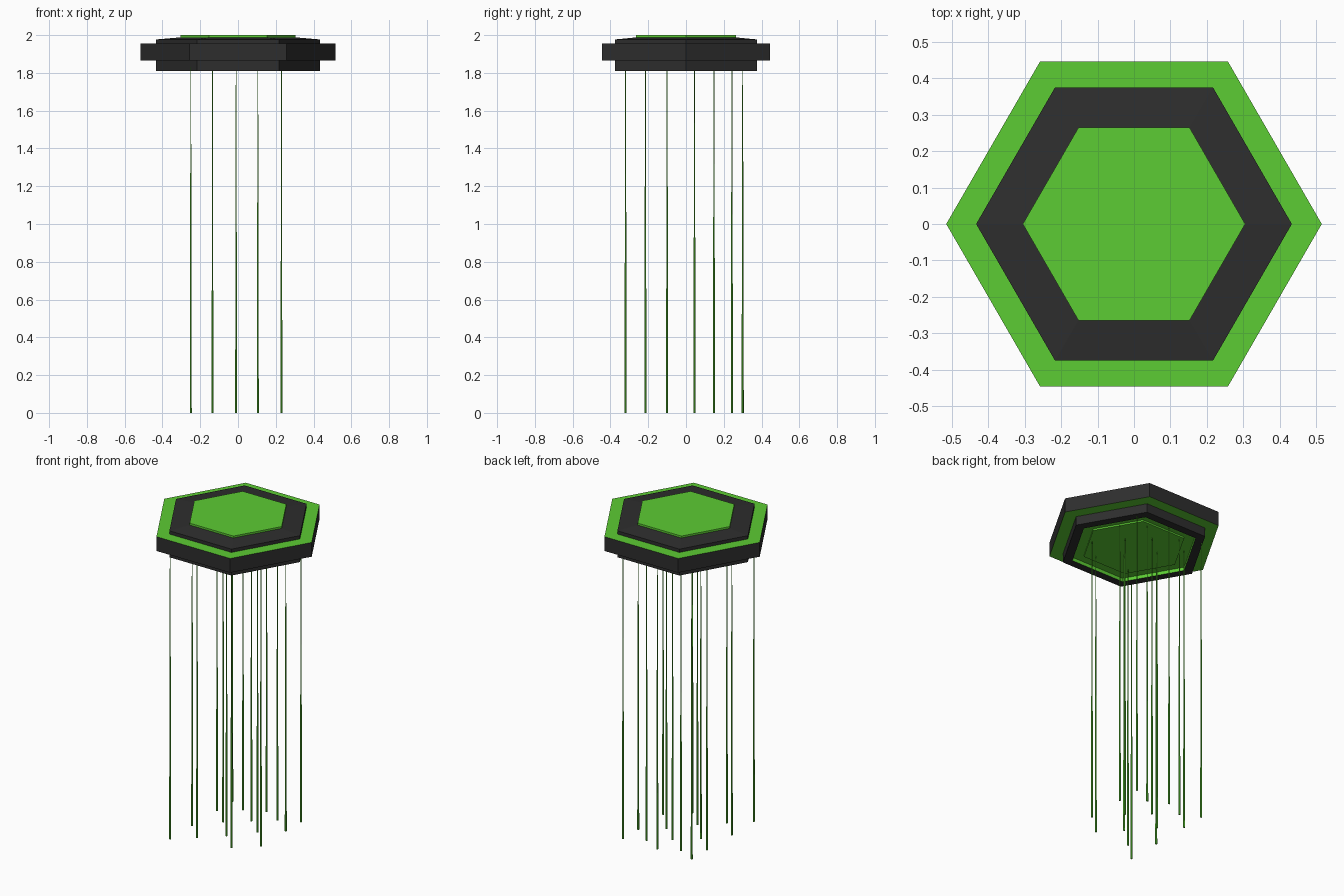
import bpy, bmesh
from math import cos, sin, pi

if "Cube" in bpy.data.objects:
    bpy.data.objects.remove(bpy.data.objects["Cube"])


def material(name, rgb):
    m = bpy.data.materials.new(name)
    m.diffuse_color = (*rgb, 1)
    m.use_nodes = True
    m.node_tree.nodes["Principled BSDF"].inputs["Base Color"].default_value = m.diffuse_color
    return m


GREEN = material("green", (0.107, 0.604, 0.033))
DARK = material("charcoal", (0.027, 0.027, 0.027))


def finish(name, bm, mats):
    bmesh.ops.recalc_face_normals(bm, faces=bm.faces)
    mesh = bpy.data.meshes.new(name)
    bm.to_mesh(mesh)
    bm.free()
    for m in mats:
        mesh.materials.append(m)
    obj = bpy.data.objects.new(name, mesh)
    bpy.context.collection.objects.link(obj)
    return obj


def hex_lathe(name, profile, bands, closed=False):
    """Sweep (radius, z) points around six sides; bands gives 0 green / 1 dark per strip."""
    bm = bmesh.new()
    rings = [[bm.verts.new((r * cos(i * pi / 3), r * sin(i * pi / 3), z))
              for i in range(6)] for r, z in profile]
    for k, mat in enumerate(bands):
        a, b = rings[k], rings[(k + 1) % len(rings)]
        for i in range(6):
            j = (i + 1) % 6
            bm.faces.new((a[i], a[j], b[j], b[i])).material_index = mat
    if not closed:  # cap both ends in green
        bm.faces.new(rings[0])
        bm.faces.new(rings[-1])
    finish(name, bm, (GREEN, DARK))


# Main housing: green top plate, dark shell, shallow green recess with raised panel below
hex_lathe("housing",
          [(0.305, 2.0), (0.305, 1.988), (0.433, 1.977), (0.433, 1.81),
           (0.375, 1.81), (0.375, 1.832), (0.305, 1.832), (0.305, 1.822)],
          [0, 1, 1, 1, 0, 0, 0])

# Outer collar: green top and underside, dark edge
hex_lathe("outer_collar",
          [(0.43, 1.956), (0.515, 1.956), (0.515, 1.866), (0.43, 1.866)],
          [0, 1, 0, 1], closed=True)

# Hanging strands in staggered columns, slightly thicker at the bottom
long_rows = (-0.32, -0.10, 0.148, 0.30)
short_rows = (-0.215, 0.045, 0.243)
columns = {-0.25: long_rows, -0.135: short_rows, -0.01: long_rows[1:],
           0.105: short_rows, 0.23: long_rows[1:]}
LENGTH = 1.83
for x, rows in columns.items():
    for y in rows:
        bm = bmesh.new()
        bmesh.ops.create_cone(bm, cap_ends=True, segments=6, radius1=0.006,
                              radius2=0.002, depth=LENGTH)
        strand = finish("hanging_strand", bm, (GREEN,))
        strand.location = (x, y, LENGTH / 2)
